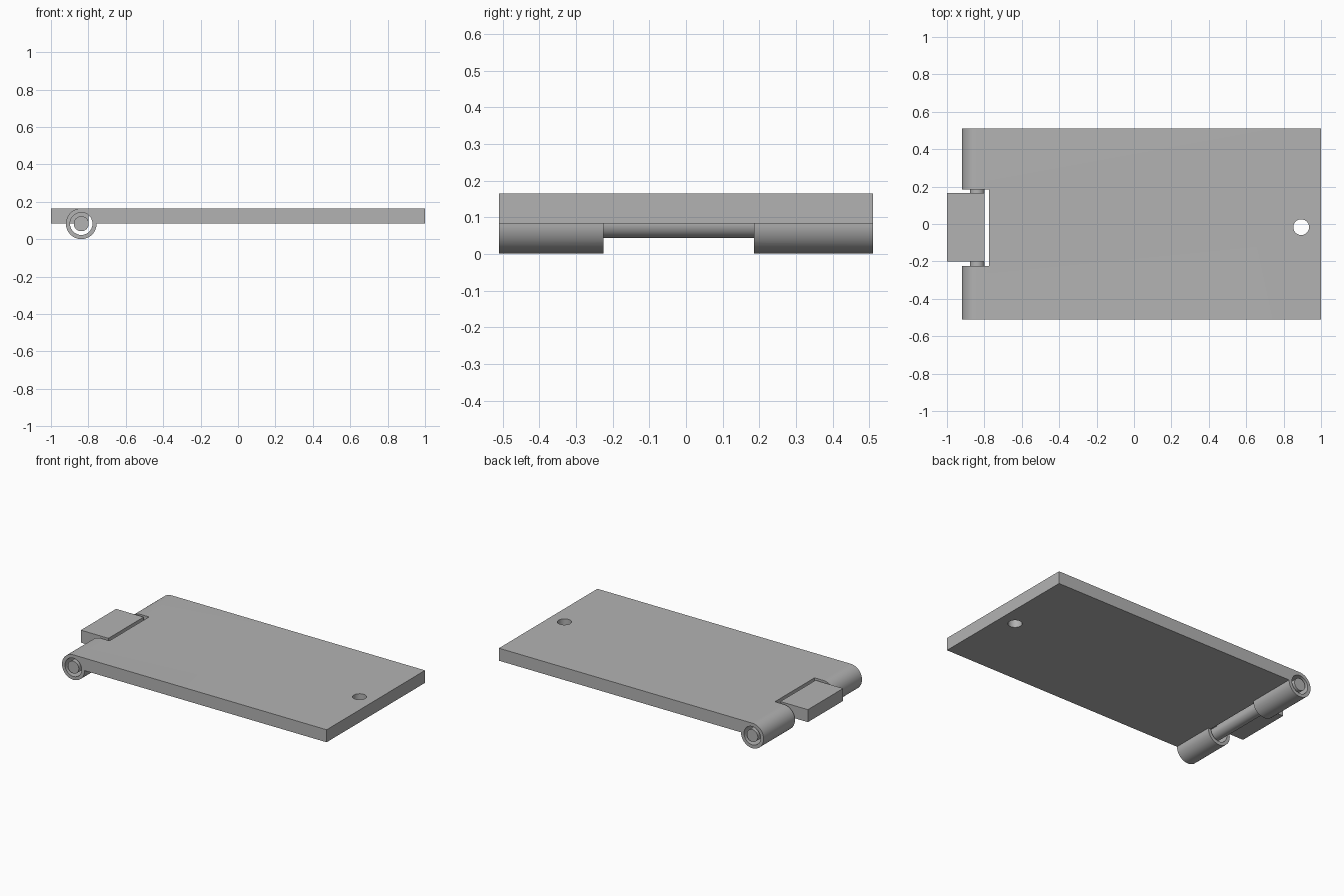
import bpy, bmesh, math
from mathutils import Matrix

default = bpy.data.objects.get("Cube")
if default:
    bpy.data.objects.remove(default, do_unlink=True)

# Main dimensions
AXIS_X, AXIS_Z = -0.838, 0.083
BARREL_R, BORE_R, PIN_R = 0.082, 0.06, 0.04
TOP_Z, HALF_W = 0.165, 0.51

grey = bpy.data.materials.new("plain grey")
grey.use_nodes = True
grey.diffuse_color = (0.45, 0.45, 0.45, 1)
grey.node_tree.nodes["Principled BSDF"].inputs["Base Color"].default_value = grey.diffuse_color


def finish(bm, name):
    bmesh.ops.recalc_face_normals(bm, faces=bm.faces)
    mesh = bpy.data.meshes.new(name)
    bm.to_mesh(mesh)
    bm.free()
    obj = bpy.data.objects.new(name, mesh)
    bpy.context.collection.objects.link(obj)
    mesh.materials.append(grey)
    return obj


def box(name, x, y, z):
    bm = bmesh.new()
    bmesh.ops.create_cube(bm, size=1)
    for v in bm.verts:
        v.co = [lo + (c + 0.5) * (hi - lo) for c, (lo, hi) in zip(v.co, (x, y, z))]
    return finish(bm, name)


def cylinder(name, radius, length, centre, along_y=True):
    bm = bmesh.new()
    turn = Matrix.Rotation(math.pi / 2 if along_y else 0, 4, 'X')
    bmesh.ops.create_cone(bm, cap_ends=True, segments=64, radius1=radius, radius2=radius,
                          depth=length, matrix=Matrix.Translation(centre) @ turn)
    return finish(bm, name)


def activate(obj):
    bpy.ops.object.select_all(action='DESELECT')
    obj.select_set(True)
    bpy.context.view_layer.objects.active = obj


def cut(obj, cutter):
    cutter.hide_render = True
    mod = obj.modifiers.new("cut", 'BOOLEAN')
    mod.operation, mod.solver, mod.object = 'DIFFERENCE', 'EXACT', cutter
    activate(obj)
    bpy.ops.object.modifier_apply(modifier=mod.name)
    bpy.data.objects.remove(cutter, do_unlink=True)


# Hinge leaf: flat plate whose top runs tangentially into a rolled barrel
bm = bmesh.new()
steps = 48
profile = [(1, AXIS_Z), (1, TOP_Z)]
for i in range(steps + 1):
    a = math.pi / 2 + 1.5 * math.pi * i / steps
    profile.append((AXIS_X + BARREL_R * math.cos(a), AXIS_Z + BARREL_R * math.sin(a)))
face = bm.faces.new([bm.verts.new((x, -HALF_W, z)) for x, z in profile])
side = bmesh.ops.extrude_face_region(bm, geom=[face])["geom"]
bmesh.ops.translate(bm, vec=(0, 2 * HALF_W, 0),
                    verts=[g for g in side if isinstance(g, bmesh.types.BMVert)])
leaf = finish(bm, "hinge_leaf")

# Notch between the knuckles, pin bore and screw hole
notch_y = (-0.225, 0.185)
cut(leaf, box("notch_cutter", (-1.1, -0.775), notch_y, (-0.1, 0.3)))
cut(leaf, box("lower_notch_cutter", (-1.1, -0.7), notch_y, (-0.1, AXIS_Z)))
cut(leaf, cylinder("bore_cutter", BORE_R, 1.2, (AXIS_X, 0, AXIS_Z)))
cut(leaf, cylinder("hole_cutter", 0.042, 0.5, (0.894, -0.017, 0.12), False))

# Pin through both knuckles, and the short tab resting on it
pin = cylinder("hinge_pin", PIN_R, 2 * HALF_W, (AXIS_X, 0, AXIS_Z))
tab = box("hinge_tab", (-1, -0.8), (-0.2, 0.165), (AXIS_Z, TOP_Z))

for obj in (leaf, pin):
    activate(obj)
    bpy.ops.object.shade_smooth_by_angle(angle=math.radians(30))
